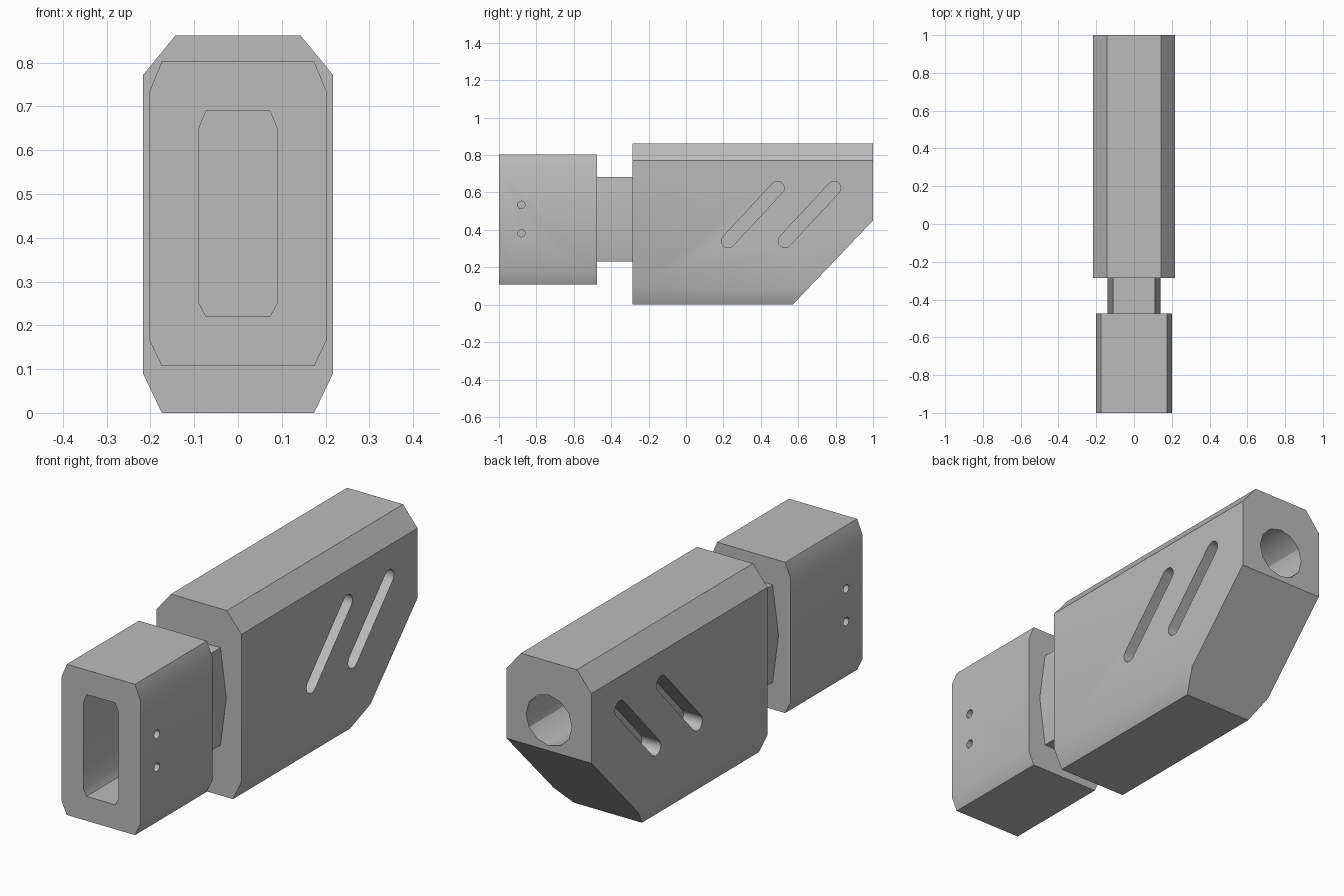
import bpy, bmesh, math
from mathutils import Vector

if "Cube" in bpy.data.objects:
    bpy.data.objects.remove(bpy.data.objects["Cube"])

grey = bpy.data.materials.new("grey metal")
grey.diffuse_color = (0.5, 0.5, 0.5, 1)
grey.use_nodes = True
grey.node_tree.nodes["Principled BSDF"].inputs["Base Color"].default_value = grey.diffuse_color


def prism(name, base, direction):
    """Closed solid made by pushing a flat outline along a direction."""
    bm = bmesh.new()
    face = bm.faces.new([bm.verts.new(p) for p in base])
    ext = bmesh.ops.extrude_face_region(bm, geom=[face])
    verts = [v for v in ext["geom"] if isinstance(v, bmesh.types.BMVert)]
    bmesh.ops.translate(bm, vec=direction, verts=verts)
    bmesh.ops.recalc_face_normals(bm, faces=bm.faces)
    me = bpy.data.meshes.new(name)
    bm.to_mesh(me)
    bm.free()
    ob = bpy.data.objects.new(name, me)
    bpy.context.collection.objects.link(ob)
    me.materials.append(grey)
    return ob


def along_y(name, half, y0, y1):
    """Mirror a right-hand (x, z) profile and extrude it from y0 to y1."""
    outline = half + [(-x, z) for x, z in reversed(half)]
    return prism(name, [(x, y0, z) for x, z in outline], Vector((0, y1 - y0, 0)))


def side_cutter(name, outline, side, inner):
    """Pocket cutter from outside the left or right wall in to x = inner."""
    return prism(name, [(side * inner, y, z) for y, z in outline],
                 Vector((side * 0.3, 0, 0)))


def circle(cx, cz, r, n, start=0.0, sweep=2 * math.pi):
    return [(cx + r * math.cos(start + sweep * i / n),
             cz + r * math.sin(start + sweep * i / n)) for i in range(n)]


def slot(a, b, r, n=8):
    """Rounded slot outline between two centres."""
    ang = math.atan2(b[1] - a[1], b[0] - a[0])
    pts = []
    for c, s in ((b, ang - math.pi / 2), (a, ang + math.pi / 2)):
        pts += [(c[0] + r * math.cos(s + math.pi * i / n),
                 c[1] + r * math.sin(s + math.pi * i / n)) for i in range(n + 1)]
    return pts


def finish(ob, cutters):
    """Cut the pockets, apply them and shade."""
    bpy.context.view_layer.objects.active = ob
    for c in cutters:
        mod = ob.modifiers.new("cut", "BOOLEAN")
        mod.operation = "DIFFERENCE"
        mod.solver = "EXACT"
        mod.object = c
        bpy.ops.object.modifier_apply(modifier=mod.name)
        bpy.data.objects.remove(c)
    bpy.ops.object.select_all(action="DESELECT")
    ob.select_set(True)
    bpy.ops.object.shade_smooth_by_angle(angle=math.radians(30))


# Rear body with its sloped lower corner
body = along_y("rear_body", [(0.174, 0), (0.217, 0.09), (0.217, 0.772), (0.143, 0.862)],
               -0.285, 1.0)
corner = prism("corner_cutter", [(-0.5, 0.57, 0), (-0.5, 1.0, 0.45), (-0.5, 1.2, 0.6593),
                                 (-0.5, 1.2, -0.2), (-0.5, 0.3789, -0.2)], Vector((1, 0, 0)))
# Round bore in the back face
bore = prism("bore_cutter", [(x, 1.1, z) for x, z in circle(0, 0.59, 0.117, 12)],
             Vector((0, -0.6, 0)))
# Two slanted slots on each side
cuts = [corner, bore]
for side in (-1, 1):
    for dy in (0, 0.303):
        cuts.append(side_cutter("slot_cutter",
                                slot((0.226 + dy, 0.341), (0.489 + dy, 0.624), 0.036),
                                side, 0.12))
finish(body, cuts)

# Six-sided neck joining the two blocks
neck = along_y("neck", [(0.11, 0.232), (0.14, 0.456), (0.11, 0.682)], -0.475, -0.285)
finish(neck, [])

# Front block with a deep opening and two small holes on each side
block = along_y("front_block", [(0.174, 0.107), (0.202, 0.165), (0.202, 0.735), (0.174, 0.803)],
                -1.0, -0.475)
cuts = [along_y("opening_cutter", [(0.073, 0.22), (0.09, 0.252), (0.09, 0.648), (0.073, 0.69)],
                -1.1, -0.52)]
for side in (-1, 1):
    for z in (0.382, 0.534):
        cuts.append(side_cutter("pin_hole_cutter", circle(-0.88, z, 0.02, 12), side, 0.14))
finish(block, cuts)
